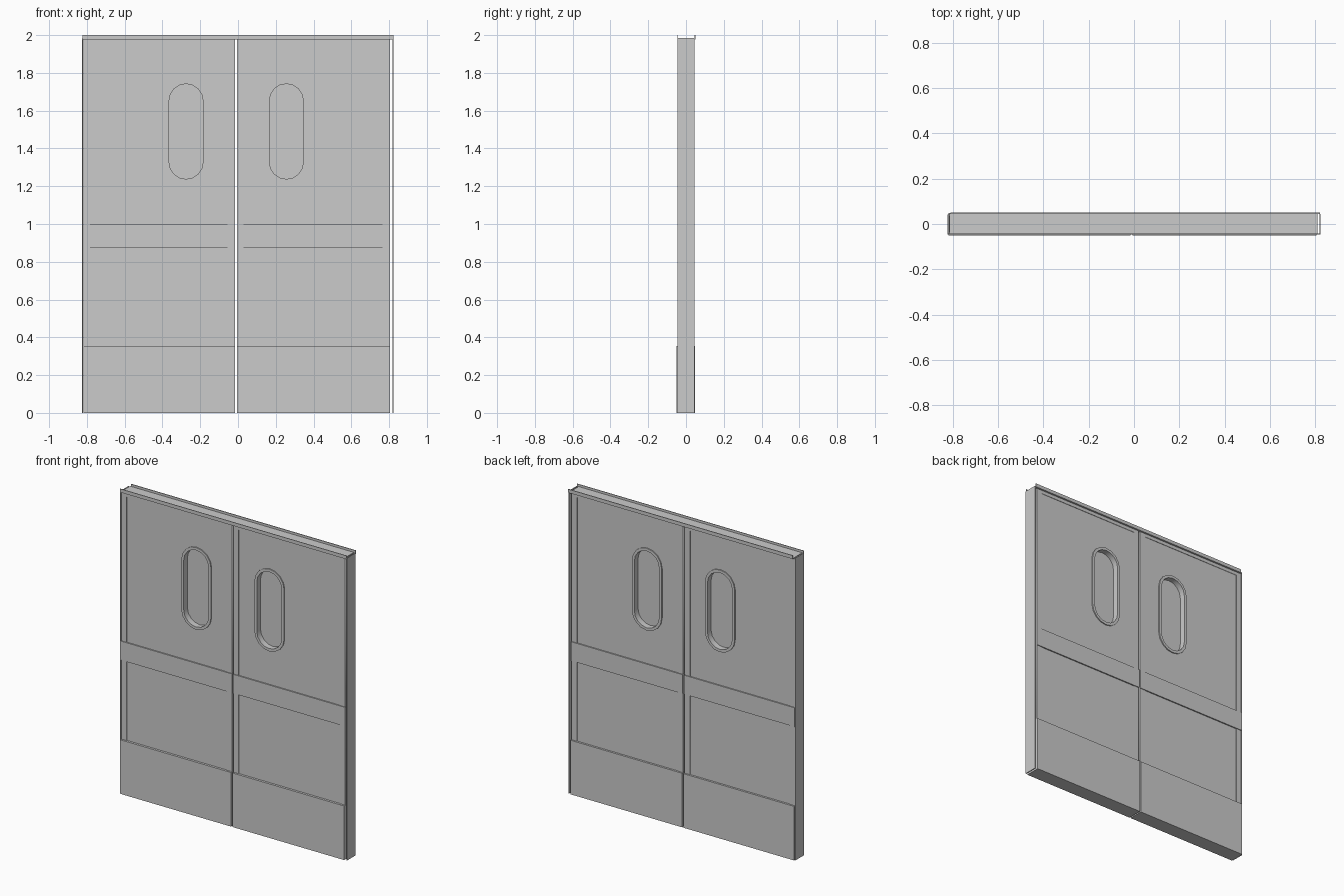
import bpy, math

if "Cube" in bpy.data.objects:
    bpy.data.objects.remove(bpy.data.objects["Cube"])


def box(name, x0, x1, y0, y1, z0, z1):
    bpy.ops.mesh.primitive_cube_add(size=1, location=((x0+x1)/2, (y0+y1)/2, (z0+z1)/2))
    o = bpy.context.object
    o.name = name
    o.scale = (x1-x0, y1-y0, z1-z0)
    bpy.ops.object.transform_apply(location=False, rotation=False, scale=True)
    return o


def rect(x0, x1, z0, z1):
    return [(x0, z0), (x1, z0), (x1, z1), (x0, z1)]


def stadium(cx, cz, r, half, n=8):
    """Upright slot outline: two half circles joined by straight sides."""
    top = [(cx + r*math.cos(math.pi*i/n), cz + half - r + r*math.sin(math.pi*i/n)) for i in range(n+1)]
    return top + [(2*cx - x, 2*cz - z) for x, z in top]


def sheet(name, outlines, half_depth, y=0):
    """Filled outlines (later ones are holes) in the XZ plane, thickened along y."""
    cu = bpy.data.curves.new(name, 'CURVE')
    cu.dimensions = '2D'
    cu.fill_mode = 'BOTH'
    cu.extrude = half_depth
    for pts in outlines:
        s = cu.splines.new('POLY')
        s.points.add(len(pts) - 1)
        for p, (x, z) in zip(s.points, pts):
            p.co = (x, z, 0, 1)
        s.use_cyclic_u = True
    o = bpy.data.objects.new(name, cu)
    bpy.context.collection.objects.link(o)
    o.rotation_euler = (math.pi/2, 0, 0)
    o.location.y = y
    bpy.ops.object.select_all(action='DESELECT')
    o.select_set(True)
    bpy.context.view_layer.objects.active = o
    bpy.ops.object.convert(target='MESH')
    return bpy.context.object


TOP = 1.975
for side, x0, x1, wx in (("left", -0.818, -0.016, -0.275), ("right", -0.005, 0.805, 0.256)):
    # door leaf with window opening
    sheet(side + "_door_panel", [rect(x0, x1, 0.005, TOP), stadium(wx, 1.49, 0.095, 0.258)], 0.035)
    # raised border around the leaf
    sheet(side + "_door_border", [rect(x0, x1, 0.002, TOP + 0.002),
                                  rect(x0 + 0.035, x1 - 0.04, 0.3, 1.955)], 0.038)
    # window trim and glass
    sheet(side + "_window_trim", [stadium(wx, 1.49, 0.108, 0.27), stadium(wx, 1.49, 0.09, 0.252)], 0.042)
    sheet(side + "_window_glass", [stadium(wx, 1.49, 0.092, 0.254)], 0.004)
    # bumper band and kick plate wrap both faces
    box(side + "_bumper", x0 - 0.001, x1 + 0.001, -0.043, 0.043, 0.875, 1.0)
    box(side + "_kick_plate", x0 - 0.001, x1 + 0.001, -0.05, 0.048, 0, 0.355)

# frame: head channel with front and back lips
box("head_web", -0.815, 0.81, -0.042, 0.048, 1.977, 1.985)
box("head_front_lip", -0.824, 0.822, -0.046, -0.042, 1.977, 2.0)
box("head_back_lip", -0.81, 0.822, 0.045, 0.05, 1.977, 2.0)

# frame: side jamb plates
box("left_jamb", -0.825, -0.82, -0.044, 0.042, 0, 1.985)
box("right_jamb", 0.819, 0.824, -0.046, 0.044, 0, 1.985)
